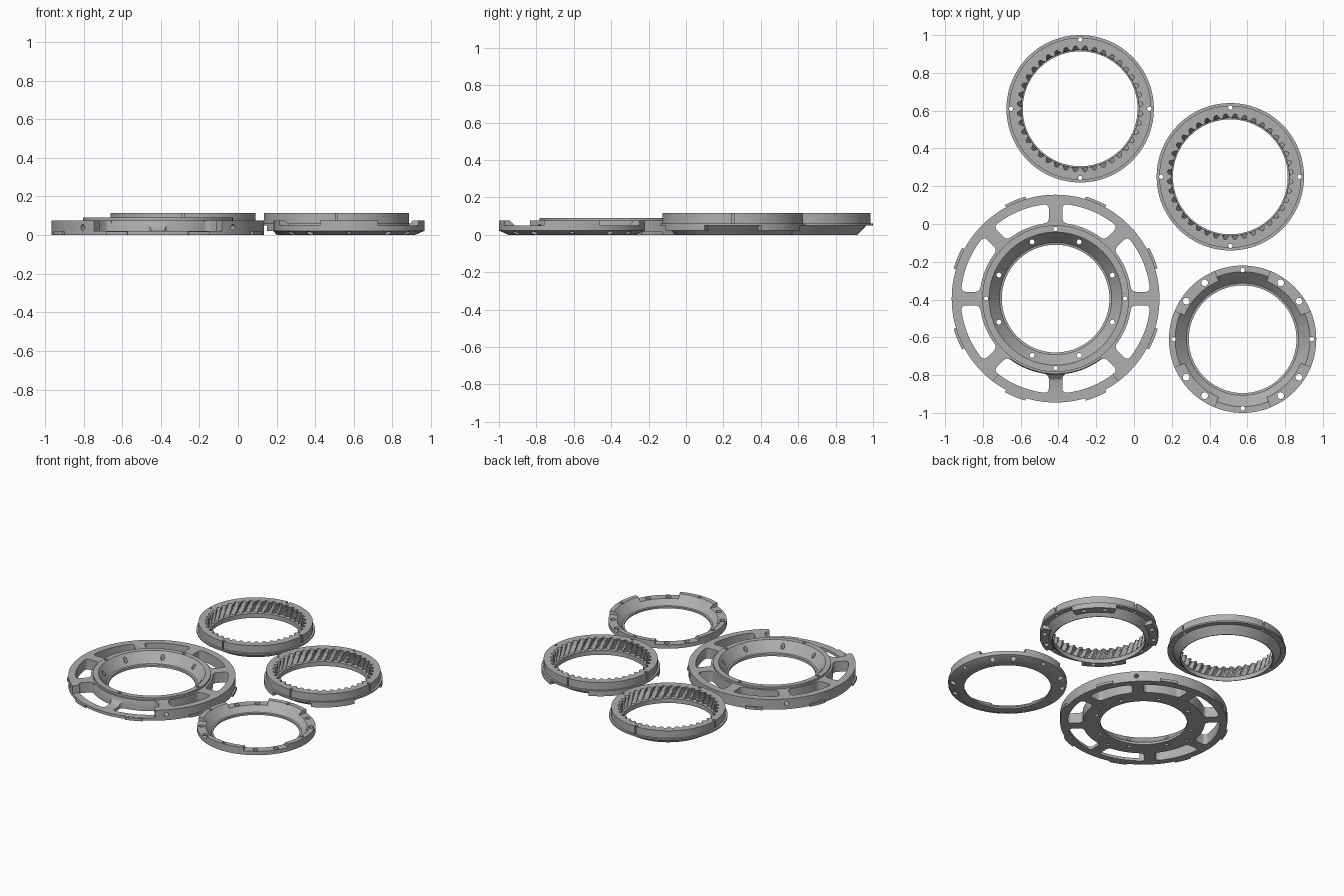
import bpy, bmesh, math
from math import sin, cos, pi, radians

if "Cube" in bpy.data.objects:
    bpy.data.objects.remove(bpy.data.objects["Cube"])

grey = bpy.data.materials.new("machined grey")
grey.diffuse_color = (0.43, 0.43, 0.43, 1)
grey.use_nodes = True
grey.node_tree.nodes["Principled BSDF"].inputs["Base Color"].default_value = grey.diffuse_color


def make(name, bm, loc=(0, 0, 0)):
    bmesh.ops.recalc_face_normals(bm, faces=bm.faces[:])
    me = bpy.data.meshes.new(name)
    bm.to_mesh(me)
    bm.free()
    me.materials.append(grey)
    ob = bpy.data.objects.new(name, me)
    ob.location = loc
    bpy.context.collection.objects.link(ob)
    return ob


def revolve(bm, profile, n, a0=0.0, a1=2 * pi, wave=None):
    """Sweep a closed (r, z) profile around z; a partial sweep gets end caps."""
    full = abs(a1 - a0 - 2 * pi) < 1e-6
    rows = []
    for i in range(n if full else n + 1):
        a = a0 + (a1 - a0) * i / n
        row = []
        for j, (r, z) in enumerate(profile):
            if wave:
                r += wave(j, a, z)
            row.append(bm.verts.new((r * cos(a), r * sin(a), z)))
        rows.append(row)
    m = len(profile)
    for i in range(n):
        p, q = rows[i], rows[(i + 1) % len(rows)]
        for j in range(m):
            k = (j + 1) % m
            bm.faces.new((p[j], q[j], q[k], p[k]))
    if not full:
        bm.faces.new(rows[0])
        bm.faces.new(rows[-1])


def hole(bm, r, deg, size, z0=-0.05, z1=0.2):
    """Vertical round drill."""
    a = radians(deg)
    revolve_pts = [(r * cos(a) + size * cos(t * pi / 8), r * sin(a) + size * sin(t * pi / 8))
                   for t in range(16)]
    prism(bm, revolve_pts, z0, z1)


def prism(bm, pts, z0, z1):
    lo = [bm.verts.new((x, y, z0)) for x, y in pts]
    hi = [bm.verts.new((x, y, z1)) for x, y in pts]
    bm.faces.new(lo)
    bm.faces.new(hi)
    sides = []
    for i in range(len(pts)):
        j = (i + 1) % len(pts)
        bm.faces.new((lo[i], lo[j], hi[j], hi[i]))
        sides.append((lo[i], hi[i]))
    return sides


def cut(ob, bm):
    cutter = make("cutter", bm, ob.location)
    cutter.hide_render = True
    mod = ob.modifiers.new("cut", 'BOOLEAN')
    mod.operation = 'DIFFERENCE'
    mod.solver = 'EXACT'
    mod.object = cutter
    bpy.context.view_layer.update()
    bpy.context.view_layer.objects.active = ob
    bpy.ops.object.modifier_apply(modifier=mod.name)
    bpy.data.objects.remove(cutter)


def smooth(ob):
    bpy.ops.object.select_all(action='DESELECT')
    ob.select_set(True)
    bpy.context.view_layer.objects.active = ob
    bpy.ops.object.shade_smooth_by_angle(angle=radians(25))


AXES = (0, 90, 180, 270)
DIAGONALS = (45, 135, 225, 315)
TEETH = 40


# ---- toothed rings: flanged barrel, conical foot, slanted inner teeth
def toothed_ring(name, loc, tabs):
    outer = [(0.308, 0.0), (0.355, 0.05), (0.39, 0.05), (0.39, 0.061),
             (0.376, 0.061), (0.376, 0.115)]
    teeth = [(0.322, 0.115 - 0.016 * i) for i in range(6)]
    prof = outer + teeth + [(0.304, 0.032), (0.304, 0.0)]
    first = len(outer)

    def wave(j, a, z):
        if not first <= j < first + len(teeth):
            return 0.0
        s = sin(TEETH * a + (z - 0.035) * 60)
        return 0.011 * max(-1, min(1, 1.6 * s))

    bm = bmesh.new()
    revolve(bm, prof, TEETH * 6, wave=wave)
    ob = make(name, bm, loc)
    c = bmesh.new()
    for d in AXES:
        hole(c, 0.366, d, 0.0115)
    cut(ob, c)
    smooth(ob)
    if tabs:
        # locking tabs below the flange
        bm = bmesh.new()
        for d in DIAGONALS:
            revolve(bm, [(0.328, 0.022), (0.39, 0.022), (0.39, 0.052), (0.345, 0.052)],
                    16, radians(d - 22), radians(d + 22))
        tab = make("locking_tabs", bm, loc)
        c = bmesh.new()
        for d in DIAGONALS:
            for e in (-11, 11):
                hole(c, 0.36, d + e, 0.016, -0.05, 0.046)
        cut(tab, c)
        smooth(tab)


toothed_ring("plain_toothed_ring", (-0.285, 0.61, 0), False)
toothed_ring("tabbed_toothed_ring", (0.51, 0.25, 0), True)

# ---- seat ring: conical bore, raised blocks on the axes, low seats between
bm = bmesh.new()
revolve(bm, [(0.285, 0), (0.34, 0), (0.39, 0.022), (0.39, 0.075), (0.357, 0.075),
             (0.297, 0.014), (0.285, 0.012)], 128)
seat = make("seat_ring", bm, (0.575, -0.61, 0))
c = bmesh.new()
for d in DIAGONALS:
    revolve(c, [(0.25, 0.05), (0.45, 0.05), (0.45, 0.12), (0.25, 0.12)], 16,
            radians(d - 22.5), radians(d + 22.5))
cut(seat, c)
c = bmesh.new()
for d in AXES:
    hole(c, 0.366, d, 0.012)
for d in DIAGONALS:
    for e in (-11, 11):
        hole(c, 0.36, d + e, 0.018)
cut(seat, c)
smooth(seat)

# ---- spoked carrier: hub with conical bore, eight windows, outer rim
bm = bmesh.new()
revolve(bm, [(0.285, 0), (0.55, 0), (0.55, 0.075), (0.388, 0.075), (0.388, 0.09),
             (0.352, 0.09), (0.297, 0.02), (0.285, 0.017)], 160)
carrier = make("spoked_carrier", bm, (-0.415, -0.395, 0))

# lowered front of the rim
c = bmesh.new()
revolve(c, [(0.398, 0.12), (0.398, 0.07), (0.408, 0.045), (0.428, 0.027), (0.46, 0.02),
            (0.65, 0.02), (0.65, 0.12)], 24, radians(233), radians(307))
cut(carrier, c)

# rounded windows between the spokes
c = bmesh.new()
for k in range(8):
    pts = []
    for r, sgn in ((0.402, 1), (0.502, -1)):
        h = math.asin(0.036 / r)
        a0, a1 = k * pi / 4 + h, (k + 1) * pi / 4 - h
        arc = [a0 + (a1 - a0) * i / 10 for i in range(11)]
        pts += [(r * cos(a), r * sin(a)) for a in arc[::sgn]]
    sides = prism(c, pts, -0.05, 0.15)
    corners = [sides[i] for i in (0, 10, 11, 21)]
    c.edges.ensure_lookup_table()
    edges = [e for e in c.edges if any(e.verts[0] in s and e.verts[1] in s for s in corners)]
    bmesh.ops.bevel(c, geom=edges, offset=0.024, segments=4, profile=0.5, affect='EDGES',
                    clamp_overlap=True)
cut(carrier, c)

# bolt holes in the hub
c = bmesh.new()
for d in AXES:
    hole(c, 0.368, d, 0.011)
for k in range(8):
    hole(c, 0.325, 22.5 + 45 * k, 0.013)
cut(carrier, c)

# radial holes through the rim into the diagonal spokes
c = bmesh.new()
for d in DIAGONALS:
    a = radians(d)
    ends = []
    for r in (0.46, 0.6):
        ends.append([c.verts.new((r * cos(a) - 0.015 * cos(t * pi / 8) * sin(a),
                                  r * sin(a) + 0.015 * cos(t * pi / 8) * cos(a),
                                  0.04 + 0.015 * sin(t * pi / 8))) for t in range(16)])
    for loop in ends:
        c.faces.new(loop)
    for i in range(16):
        j = (i + 1) % 16
        c.faces.new((ends[0][i], ends[0][j], ends[1][j], ends[1][i]))
cut(carrier, c)
smooth(carrier)

# small pads around the foot of the rim
bm = bmesh.new()
for k in range(8):
    d = 22.5 + 45 * k
    revolve(bm, [(0.535, 0.0), (0.563, 0.0), (0.563, 0.018), (0.535, 0.018)], 8,
            radians(d - 6), radians(d + 6))
pads = make("rim_pads", bm, carrier.location)
smooth(pads)
